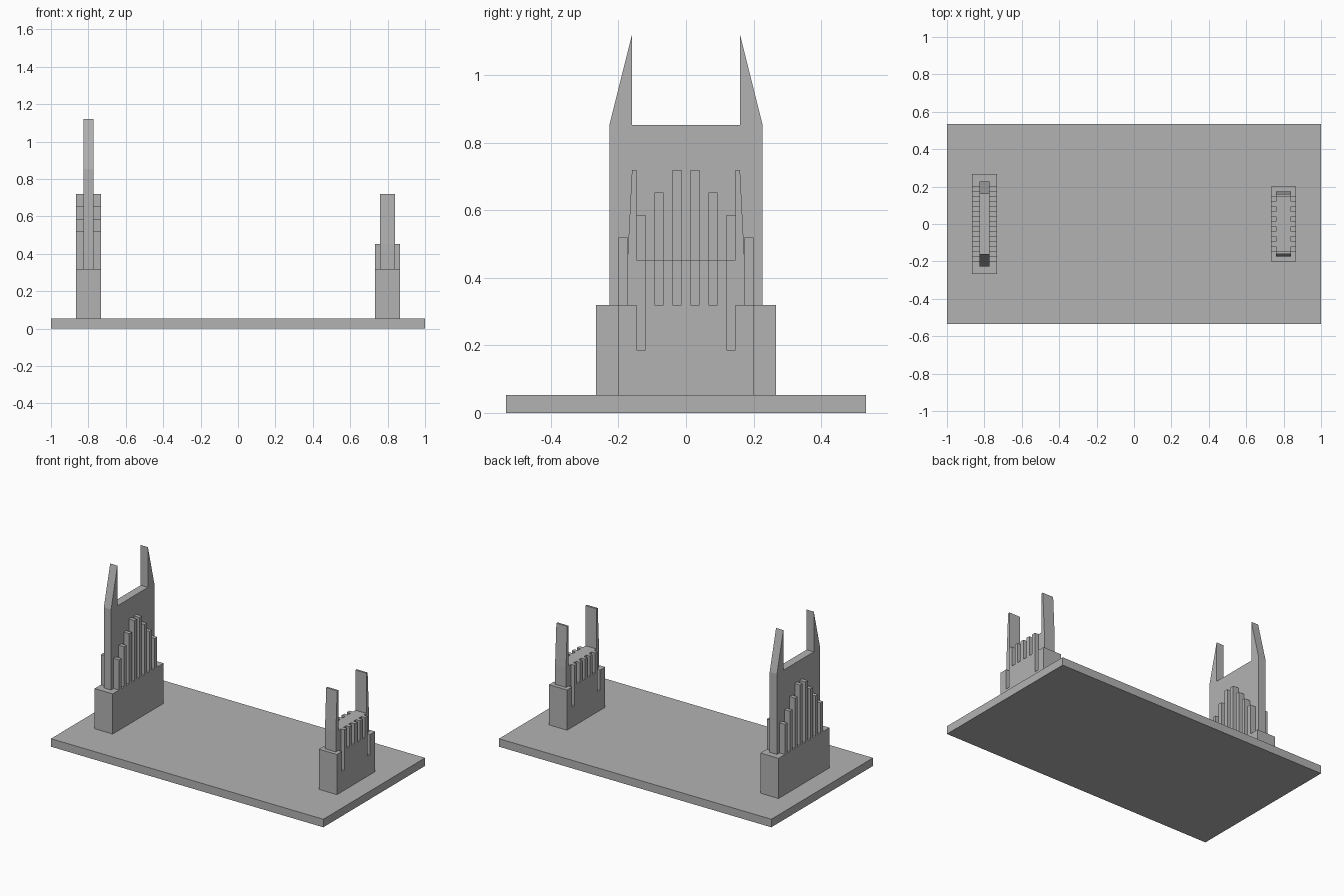
import bpy
import bmesh
from mathutils import Vector

U = 2 / 150  # design unit: the deck is 150 units long

cube = bpy.data.objects.get("Cube")
if cube:
    bpy.data.objects.remove(cube, do_unlink=True)

GREY = (0.45, 0.45, 0.45, 1)
grey = bpy.data.materials.new("plain grey")
grey.use_nodes = True
grey.diffuse_color = GREY
grey.node_tree.nodes["Principled BSDF"].inputs["Base Color"].default_value = GREY


def prism(name, x, width, profile):
    """Extrude a (y, z) profile along x, all in design units."""
    bm = bmesh.new()
    verts = [bm.verts.new(Vector((x - width / 2, y, z)) * U) for y, z in profile]
    face = bm.faces.new(verts)
    new = bmesh.ops.extrude_face_region(bm, geom=[face])["geom"]
    bmesh.ops.translate(bm, vec=(width * U, 0, 0),
                        verts=[v for v in new if isinstance(v, bmesh.types.BMVert)])
    bmesh.ops.recalc_face_normals(bm, faces=bm.faces)
    mesh = bpy.data.meshes.new(name)
    bm.to_mesh(mesh)
    bm.free()
    mesh.materials.append(grey)
    obj = bpy.data.objects.new(name, mesh)
    bpy.context.collection.objects.link(obj)
    return obj


def box(name, x, width, y0, y1, z0, z1):
    return prism(name, x, width, [(y0, z0), (y1, z0), (y1, z1), (y0, z1)])


def mirrored(half):
    """Close a right-hand (y, z) outline with its mirror image."""
    return half + [(-y, z) for y, z in reversed(half)]


# Deck
box("deck", 0, 150, -40, 40, 0, 4)

# Tall tower: plinth, spired slab and stepped ribs on both faces
TALL = -60
box("tall_plinth", TALL, 10, -20, 20, 4, 24)
prism("tall_slab", TALL, 4, mirrored([(17, 24), (17, 64), (12, 84), (12, 64)]))
for side in (-1, 1):
    for hand in (-1, 1):
        for i in range(4):
            y = hand * (2 + 4 * i)
            box("tall_rib", TALL + side * 3.5, 3, y - 1, y + 1, 24, 54 - 5 * i)

# Short tower: spired slab and a plinth whose raised middle is slotted into ribs
SHORT = 60
prism("short_slab", SHORT, 6, mirrored([(13, 24), (13, 34), (12, 54), (11, 54), (11, 34)]))
plinth = prism("short_plinth", SHORT, 10,
               mirrored([(15, 4), (15, 24), (10, 24), (10, 34)]))
for side in (-1, 1):
    for y in range(-10, 11, 4):
        floor = 14 if abs(y) == 10 else 24
        cutter = box("slot_cutter", SHORT + side * 5, 4, y - 1, y + 1, floor, 40)
        cutter.hide_render = True
        mod = plinth.modifiers.new("slot", "BOOLEAN")
        mod.operation = "DIFFERENCE"
        mod.solver = "EXACT"
        mod.object = cutter
        bpy.context.view_layer.objects.active = plinth
        bpy.ops.object.modifier_apply(modifier=mod.name)
        bpy.data.objects.remove(cutter, do_unlink=True)
